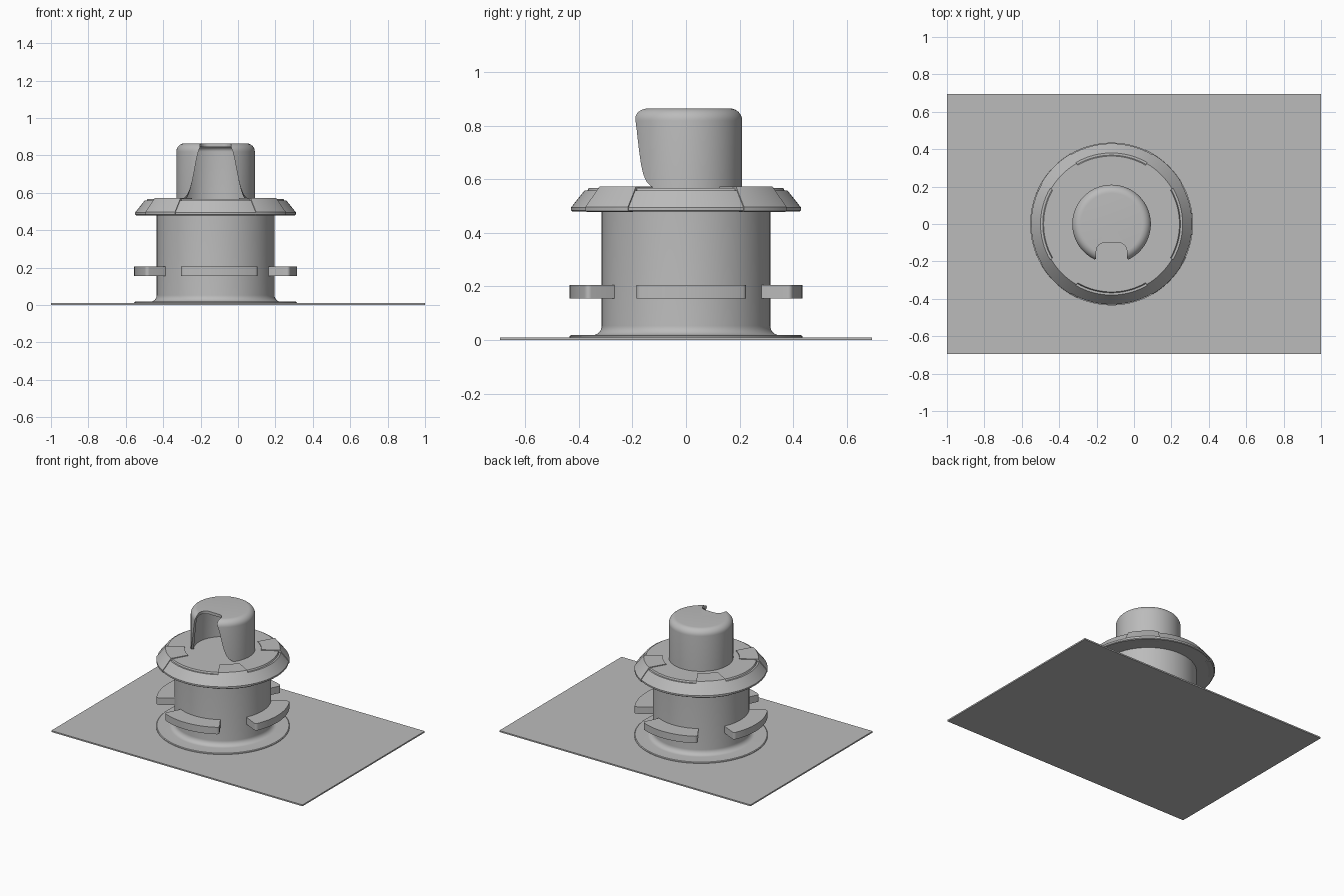
import bpy, bmesh
from math import sin, cos, pi, radians

cube = bpy.data.objects.get("Cube")
if cube:
    bpy.data.objects.remove(cube, do_unlink=True)

GREY = (0.5, 0.5, 0.5, 1.0)
grey = bpy.data.materials.new("plain_grey")
grey.use_nodes = True
grey.diffuse_color = GREY
grey.node_tree.nodes["Principled BSDF"].inputs["Base Color"].default_value = GREY

AXIS_X = -0.12      # the turned parts share this axis


def finish(bm, name, x=AXIS_X):
    bmesh.ops.remove_doubles(bm, verts=bm.verts, dist=1e-5)
    bmesh.ops.recalc_face_normals(bm, faces=bm.faces)
    mesh = bpy.data.meshes.new(name)
    bm.to_mesh(mesh)
    bm.free()
    mesh.materials.append(grey)
    mesh.shade_smooth()
    mesh.set_sharp_from_angle(angle=radians(30))
    obj = bpy.data.objects.new(name, mesh)
    obj.location.x = x
    bpy.context.collection.objects.link(obj)
    return obj


def lathe(profile, start=0.0, sweep=360.0, steps=96):
    """Turn a closed (radius, height) profile about z; cap partial sweeps."""
    bm = bmesh.new()
    full = sweep >= 360
    rings = []
    for i in range(steps if full else steps + 1):
        a = radians(start + sweep * i / steps)
        rings.append([bm.verts.new((r * cos(a), r * sin(a), z)) for r, z in profile])
    n = len(profile)
    for i in range(steps):
        a, b = rings[i], rings[(i + 1) % len(rings)]
        for j in range(n):
            k = (j + 1) % n
            if profile[j][0] == 0 and profile[k][0] == 0:
                continue
            if profile[j][0] == 0:
                bm.faces.new((a[j], b[k], a[k]))
            elif profile[k][0] == 0:
                bm.faces.new((a[j], b[j], a[k]))
            else:
                bm.faces.new((a[j], b[j], b[k], a[k]))
    if not full:
        bm.faces.new(rings[0])
        bm.faces.new(rings[-1])
    return bm


def arc(cx, cz, r, a0, a1, n=8):
    return [(cx + r * cos(radians(a0 + (a1 - a0) * i / n)),
             cz + r * sin(radians(a0 + (a1 - a0) * i / n))) for i in range(n + 1)]


# Thin panel
bm = bmesh.new()
bmesh.ops.create_cube(bm, size=1)
for v in bm.verts:
    v.co = (v.co.x * 2, v.co.y * 1.39, (v.co.z + 0.5) * 0.01)
finish(bm, "panel", 0)

# Barrel with a filleted foot ring
finish(lathe([(0, 0.005), (0.435, 0.005), (0.435, 0.014), (0.43, 0.018)]
             + arc(0.35, 0.053, 0.035, 270, 180) + [(0.315, 0.49), (0, 0.49)]), "barrel")

# Four rounded bayonet lugs
for i, side in enumerate(("left", "back", "right", "front")):
    mid = 90 * i + 3
    bm = lathe([(0.30, 0.155), (0.435, 0.155), (0.435, 0.205), (0.30, 0.205)],
               mid - 29, 58, 20)
    ends = [e for e in bm.edges
            if abs(e.verts[0].co.z - e.verts[1].co.z) > 0.04
            and e.verts[0].co.xy.length > 0.4
            and any(len(f.verts) == 4 and abs(f.normal.z) < 2 for f in e.link_faces)]
    # the outer corners are the two uprights furthest from the lug's middle
    direction = (cos(radians(mid)), sin(radians(mid)))
    ends.sort(key=lambda e: e.verts[0].co.x * direction[0] + e.verts[0].co.y * direction[1])
    bmesh.ops.recalc_face_normals(bm, faces=bm.faces)
    bmesh.ops.bevel(bm, geom=ends[:2], offset=0.018, segments=5,
                    profile=0.5, affect='EDGES', clamp_overlap=True)
    finish(bm, side + "_lug")

# Sloped collar
finish(lathe([(0, 0.48), (0.425, 0.48), (0.43, 0.484), (0.43, 0.495), (0.38, 0.558),
              (0.368, 0.558), (0.363, 0.568), (0, 0.568)]), "collar")

# Raised grips on the collar's diagonals
for i in range(4):
    finish(lathe([(0.25, 0.52), (0.40, 0.478), (0.428, 0.478), (0.434, 0.483), (0.434, 0.497),
                  (0.374, 0.573), (0.25, 0.573)], 90 * i + 30, 30, 12), f"collar_grip_{i + 1}")

# Hollow cap
cap = finish(lathe([(0.21, 0.56)] + arc(0.165, 0.82, 0.045, 0, 90) + [(0, 0.865), (0, 0.845)]
                   + arc(0.165, 0.82, 0.025, 90, 0) + [(0.19, 0.56)]), "cap")

# Flared notch cut into the front of the cap
bm = bmesh.new()
loops = []
for z, w in ((0.54, 0.21), (0.57, 0.172), (0.59, 0.15), (0.62, 0.136), (0.66, 0.125),
             (0.72, 0.113), (0.78, 0.102), (0.82, 0.092), (0.845, 0.083), (0.9, 0.08)):
    right = arc(w - 0.045, -0.145, 0.045, 0, 90, 6)
    outline = [(w, -0.3)] + right + [(-x, y) for x, y in reversed(right)] + [(-w, -0.3)]
    loops.append([bm.verts.new((x, y, z)) for x, y in outline])
for a, b in zip(loops, loops[1:]):
    for j in range(len(a)):
        k = (j + 1) % len(a)
        bm.faces.new((a[j], a[k], b[k], b[j]))
bm.faces.new(loops[0])
bm.faces.new(loops[-1])
cutter = finish(bm, "notch_cutter")
cutter.hide_render = True
cut = cap.modifiers.new("notch", 'BOOLEAN')
cut.operation = 'DIFFERENCE'
cut.solver = 'EXACT'
cut.object = cutter
bpy.context.view_layer.objects.active = cap
bpy.ops.object.modifier_apply(modifier=cut.name)
bpy.data.objects.remove(cutter, do_unlink=True)
cap.data.set_sharp_from_angle(angle=radians(30))
